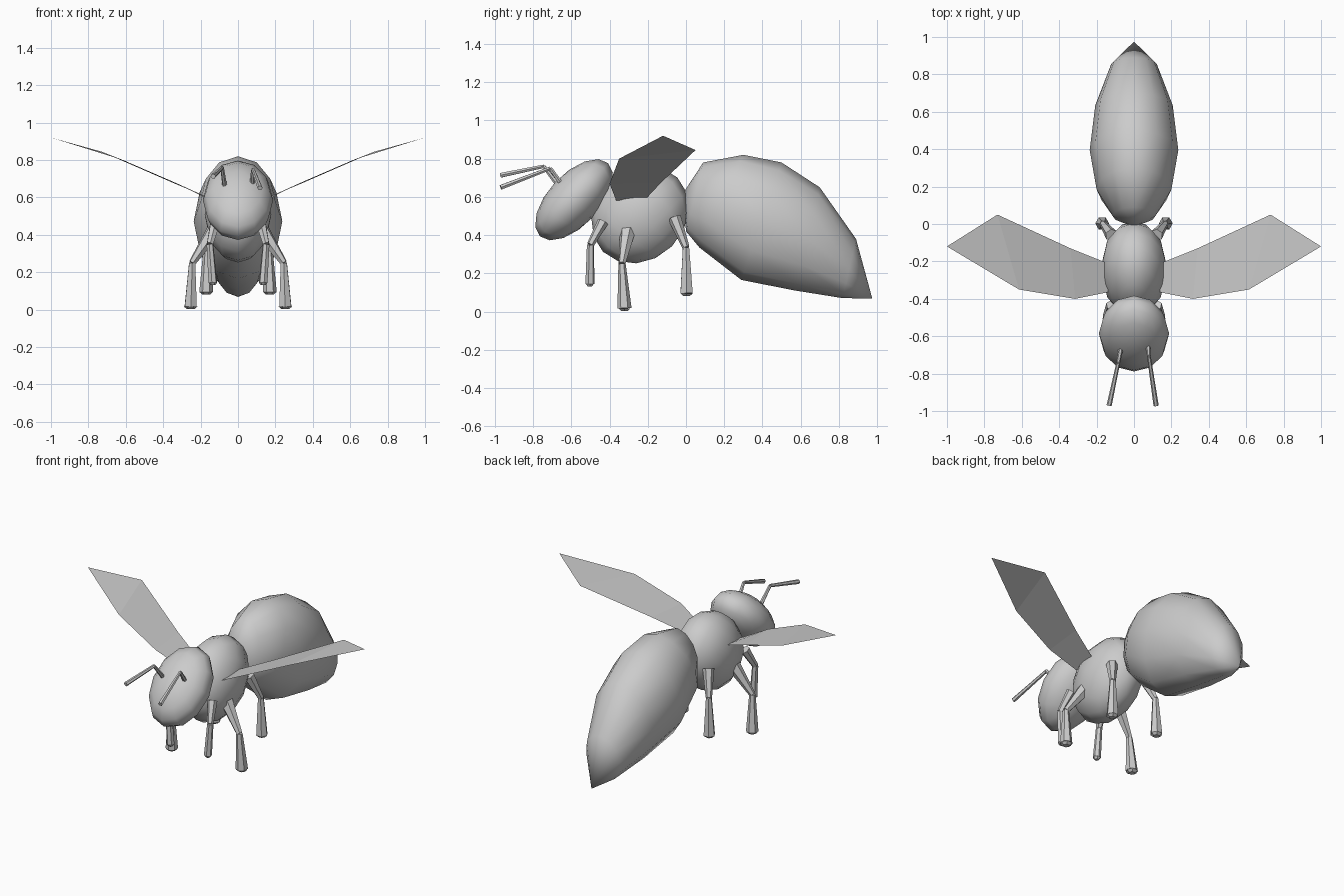
import bpy, bmesh, math
from mathutils import Vector, Matrix

if "Cube" in bpy.data.objects:
    bpy.data.objects.remove(bpy.data.objects["Cube"])


def finish(bm, name, smooth=False):
    bmesh.ops.recalc_face_normals(bm, faces=bm.faces[:])
    me = bpy.data.meshes.new(name)
    bm.to_mesh(me)
    bm.free()
    for p in me.polygons:
        p.use_smooth = smooth
    ob = bpy.data.objects.new(name, me)
    bpy.context.collection.objects.link(ob)
    return ob


def loft(bm, rings, start=None, end=None):
    """Skin a list of point rings; ends close to a pole point or a flat cap."""
    vs = [[bm.verts.new(p) for p in r] for r in rings]
    n = len(vs[0])
    for a, b in zip(vs, vs[1:]):
        for i in range(n):
            j = (i + 1) % n
            bm.faces.new((a[i], a[j], b[j], b[i]))
    for ring, pole in ((vs[0], start), (vs[-1], end)):
        if pole is None:
            bm.faces.new(ring)
        else:
            v = bm.verts.new(pole)
            for i in range(n):
                bm.faces.new((ring[i], ring[(i + 1) % n], v))


def ellipsoid(name, centre, radii, tilt):
    bm = bmesh.new()
    m = (Matrix.Translation(centre) @ Matrix.Rotation(math.radians(tilt), 4, 'X')
         @ Matrix.Diagonal((*radii, 1)))
    bmesh.ops.create_uvsphere(bm, u_segments=12, v_segments=8, radius=1, matrix=m)
    return finish(bm, name, True)


def rod(bm, a, b, ra, rb, sides=6):
    """Tapered prism from a to b."""
    a, b = Vector(a), Vector(b)
    q = (b - a).to_track_quat('Z', 'Y')
    rings = []
    for c, r in ((a, ra), (b, rb)):
        rings.append([c + q @ Vector((r * math.cos(t), r * math.sin(t), 0))
                      for t in (2 * math.pi * i / sides for i in range(sides))])
    loft(bm, rings)


# Head and thorax
ellipsoid("head", (0, -0.586, 0.585), (0.188, 0.262, 0.135), 47)
ellipsoid("thorax", (0, -0.24, 0.507), (0.178, 0.275, 0.235), 45)

# Abdomen: tilted rings given as top (y, z), bottom (y, z), half width
sections = [
    ((0.09, 0.78), (0.00, 0.42), 0.115),
    ((0.30, 0.82), (0.07, 0.335), 0.20),
    ((0.50, 0.78), (0.29, 0.165), 0.237),
    ((0.70, 0.65), (0.57, 0.11), 0.207),
    ((0.89, 0.38), (0.82, 0.07), 0.122),
]
rings = []
for top, bottom, w in sections:
    t, b = Vector((0, *top)), Vector((0, *bottom))
    c, h = (t + b) / 2, (t - b) / 2
    rings.append([c + h * math.cos(k * math.pi / 6)
                  + Vector((w * math.sin(k * math.pi / 6), 0, 0)) for k in range(12)])
bm = bmesh.new()
loft(bm, rings, (0, -0.015, 0.62), (0, 0.975, 0.068))
finish(bm, "abdomen", True)

# Wing outline (right side), mirrored
wing = [(0.14, -0.21, 0.59), (0.34, -0.13, 0.675), (0.73, 0.05, 0.845), (1.0, -0.12, 0.92),
        (0.615, -0.35, 0.80), (0.315, -0.40, 0.67), (0.14, -0.365, 0.58)]
# Legs: hip, knee, foot, hip radius, foot radius
legs = {
    "front_leg": ((0.12, -0.435, 0.47), (0.15, -0.50, 0.35), (0.135, -0.503, 0.145), 0.03, 0.024),
    "middle_leg": ((0.13, -0.305, 0.42), (0.245, -0.335, 0.25), (0.253, -0.322, 0.017), 0.042, 0.037),
    "hind_leg": ((0.12, -0.06, 0.49), (0.165, 0.0, 0.335), (0.17, 0.003, 0.095), 0.035, 0.037),
}
for side, s in (("right", 1), ("left", -1)):
    bm = bmesh.new()
    v = [bm.verts.new((s * x, y, z)) for x, y, z in wing]
    for f in ((0, 1, 5, 6), (1, 2, 4, 5), (2, 3, 4)):
        bm.faces.new([v[i] for i in f])
    finish(bm, side + "_wing")

    for name, (hip, knee, foot, rh, rf) in legs.items():
        hip, knee, foot = [Vector((s * p[0], p[1], p[2])) for p in (hip, knee, foot)]
        bm = bmesh.new()
        rod(bm, hip, knee, rh, 0.019)
        rod(bm, knee, foot, 0.019, rf)
        # rounded sole
        rod(bm, foot, foot - Vector((0, 0, 0.014)), rf, rf * 0.55)
        finish(bm, f"{side}_{name}")

# Antennae: base, elbow, tip (slightly uneven)
antennae = {
    "right_antenna": ((0.075, -0.65, 0.665), (0.08, -0.71, 0.75), (0.118, -0.97, 0.65)),
    "left_antenna": ((-0.07, -0.665, 0.655), (-0.085, -0.745, 0.76), (-0.133, -0.97, 0.713)),
}
for name, (a, b, c) in antennae.items():
    bm = bmesh.new()
    rod(bm, a, b, 0.013, 0.01)
    rod(bm, b, c, 0.01, 0.014)
    finish(bm, name)
